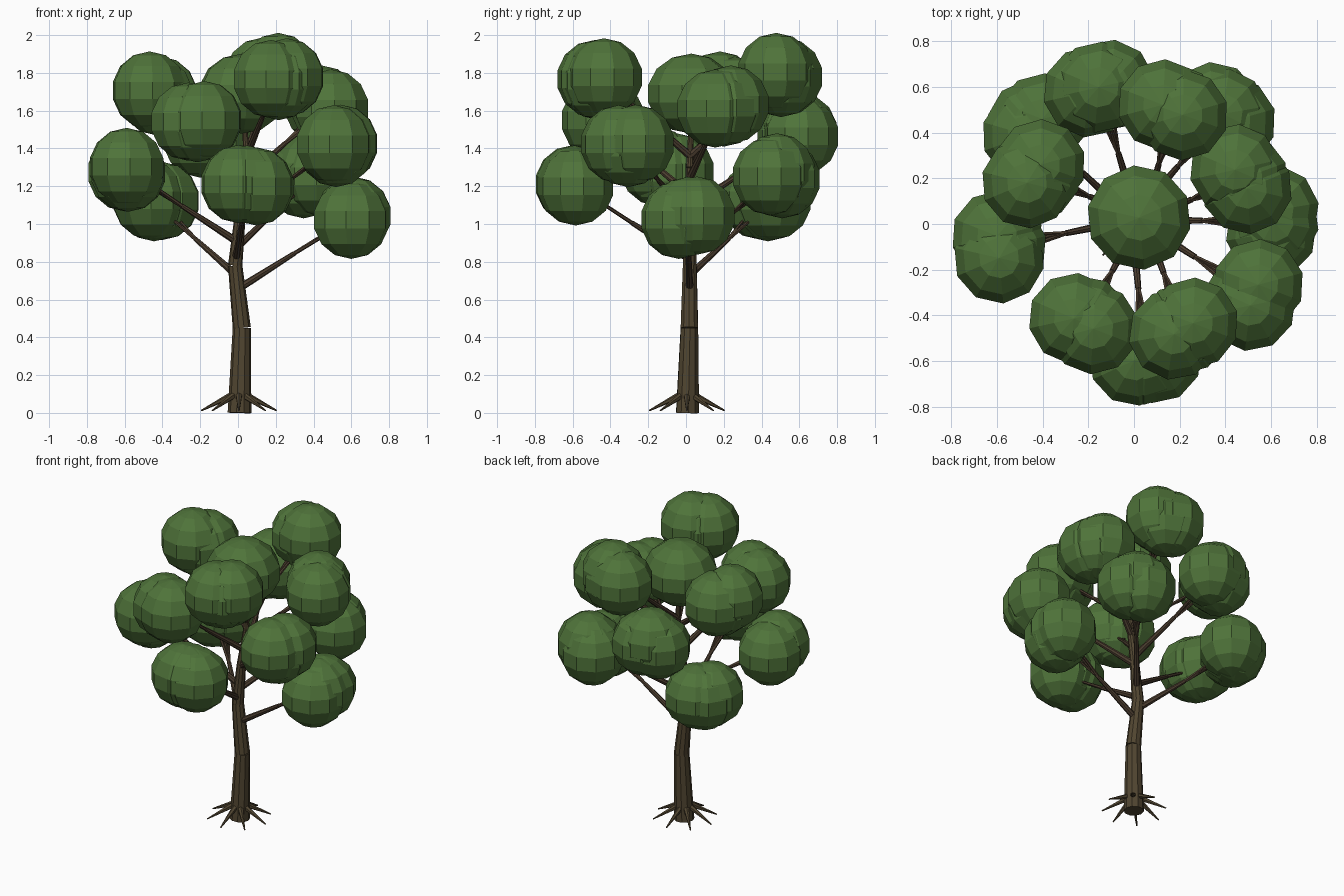
import bpy, bmesh, math, random
from mathutils import Vector, Matrix

if "Cube" in bpy.data.objects:
    bpy.data.objects.remove(bpy.data.objects["Cube"])

random.seed(4)

def material(name, rgb):
    m = bpy.data.materials.new(name)
    m.diffuse_color = (*rgb, 1)
    m.use_nodes = True
    m.node_tree.nodes["Principled BSDF"].inputs["Base Color"].default_value = m.diffuse_color
    return m

LEAF = material("leaf green", (0.078, 0.172, 0.042))
BARK = material("trunk brown", (0.082, 0.060, 0.030))
TWIG = material("branch brown", (0.070, 0.046, 0.028))

def finish(bm, name, mat):
    me = bpy.data.meshes.new(name)
    bm.to_mesh(me)
    bm.free()
    me.materials.append(mat)
    ob = bpy.data.objects.new(name, me)
    bpy.context.collection.objects.link(ob)
    return ob

def limb(bm, a, b, r1, r2, sides=8):
    """Tapered round limb from point a to point b."""
    a, b = Vector(a), Vector(b)
    d = b - a
    rot = d.to_track_quat('Z', 'Y').to_matrix().to_4x4()
    bmesh.ops.create_cone(bm, cap_ends=True, segments=sides, radius1=r1, radius2=r2,
                          depth=d.length, matrix=Matrix.Translation((a + b) / 2) @ rot)

def puff(bm, c, size, spin):
    """Faceted leaf ball."""
    m = (Matrix.Translation(c) @ Matrix.Rotation(spin, 4, 'Z')
         @ Matrix.Diagonal((*size, 1)))
    bmesh.ops.create_uvsphere(bm, u_segments=10, v_segments=7, radius=1, matrix=m)

# Trunk: stacked tapered segments with slight bends
PATH = [((0.008, 0.008, 0), 0.063), ((0.02, 0.018, 0.45), 0.048),
        ((-0.015, 0.02, 0.78), 0.038), ((0.012, 0.02, 1.05), 0.029),
        ((0.05, 0.02, 1.3), 0.02), ((0.03, 0.03, 1.6), 0.011)]
bm = bmesh.new()
for (a, ra), (b, rb) in zip(PATH, PATH[1:]):
    limb(bm, a, b, ra, rb, 10)
finish(bm, "trunk", BARK)

def trunk_at(z):
    for (a, _), (b, _) in zip(PATH, PATH[1:]):
        if z <= b[2]:
            return Vector(a).lerp(Vector(b), (z - a[2]) / (b[2] - a[2]))
    return Vector(PATH[-1][0])

# Roots: eight spikes round the base
bm = bmesh.new()
for i in range(8):
    t = i * math.tau / 8
    u = Vector((math.cos(t), math.sin(t), 0))
    c = Vector((0.005, 0.005, 0))
    limb(bm, c + u * 0.045 + Vector((0, 0, 0.09)), c + u * 0.2 + Vector((0, 0, 0.012)),
         0.018, 0.004, 6)
finish(bm, "roots", BARK)

# Crown: leaf cluster centres, each on its own forked branch
CLUSTERS = [(-0.44, 0.22, 1.69), (-0.59, -0.10, 1.285), (-0.44, 0.43, 1.11),
            (-0.22, -0.435, 1.535), (0.05, -0.59, 1.195), (0.215, -0.455, 1.775),
            (0.17, 0.50, 1.785), (0.525, -0.31, 1.42), (0.60, 0.01, 1.035),
            (0.465, 0.195, 1.62), (0.39, 0.485, 1.255), (-0.155, 0.60, 1.47)]
for i, c in enumerate(CLUSTERS):
    c = Vector(c)
    radial = Vector((c.x, c.y, 0)).normalized()
    side = Vector((-radial.y, radial.x, 0))
    start = trunk_at(min(c.z - 0.38, 1.36))
    fork = start.lerp(c, 0.5)
    wood, leaves = bmesh.new(), bmesh.new()
    limb(wood, start, fork, 0.021, 0.013)
    for k in (-1, 0, 1):
        p = c + side * 0.048 * k + Vector((0, 0, random.uniform(-0.02, 0.02)))
        p += radial * random.uniform(-0.012, 0.012)
        limb(wood, fork, p, 0.011, 0.005, 6)
        puff(leaves, p, (0.205, 0.205, 0.207), random.uniform(-0.15, 0.15))
    finish(wood, f"branch_{i + 1}", TWIG)
    finish(leaves, f"leaf_cluster_{i + 1}", LEAF)

# Top leaf ball sitting on the trunk tip
bm = bmesh.new()
puff(bm, (0.022, 0.028, 1.69), (0.235, 0.235, 0.212), 0.1)
finish(bm, "top_leaf_cluster", LEAF)
